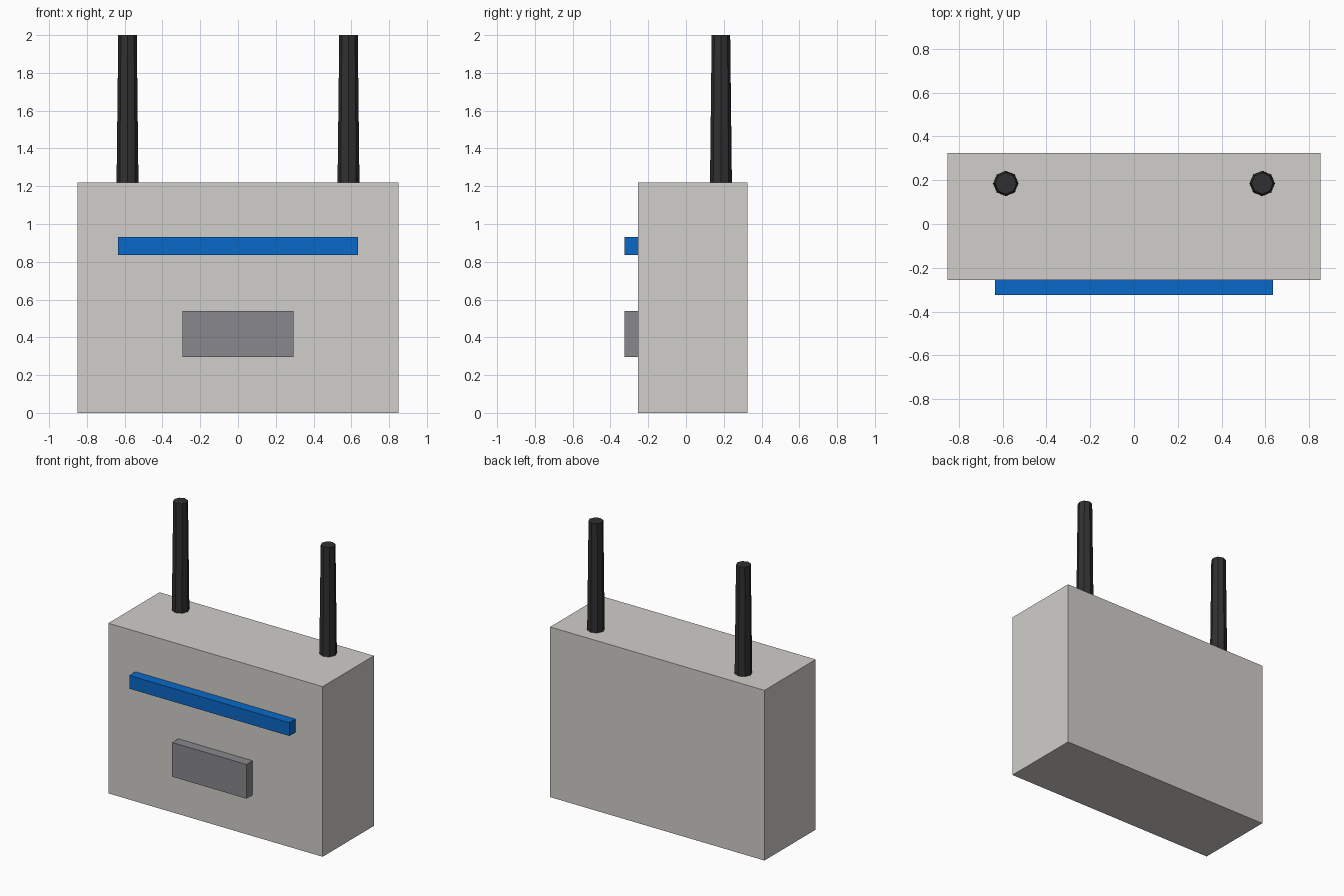
import bpy

if "Cube" in bpy.data.objects:
    bpy.data.objects.remove(bpy.data.objects["Cube"])


def material(name, rgb):
    mat = bpy.data.materials.new(name)
    mat.diffuse_color = (*rgb, 1)
    mat.use_nodes = True
    mat.node_tree.nodes["Principled BSDF"].inputs["Base Color"].default_value = mat.diffuse_color
    return mat


def box(name, lo, hi, mat):
    """Box spanning two opposite corners."""
    centre = [(a + b) / 2 for a, b in zip(lo, hi)]
    bpy.ops.mesh.primitive_cube_add(size=1, location=centre)
    obj = bpy.context.object
    obj.name = name
    obj.scale = [b - a for a, b in zip(lo, hi)]
    bpy.ops.object.transform_apply(location=False, rotation=False, scale=True)
    obj.data.materials.append(mat)
    return obj


casing = material("casing_grey", (0.63, 0.62, 0.59))
blue = material("stripe_blue", (0.003, 0.14, 0.58))
panel = material("panel_grey", (0.25, 0.25, 0.27))
dark = material("antenna_dark", (0.03, 0.03, 0.032))

TOP = 1.22
FRONT = -0.255

# Main housing
box("housing", (-0.85, FRONT, 0), (0.85, 0.325, TOP), casing)

# Raised details on the front face
box("front_stripe", (-0.635, -0.325, 0.835), (0.635, FRONT, 0.93), blue)
box("front_panel", (-0.295, -0.325, 0.295), (0.295, FRONT, 0.54), panel)

# Pair of tapered eight-sided antennas
for side, label in ((-1, "left"), (1, "right")):
    bpy.ops.mesh.primitive_cone_add(
        vertices=8, radius1=0.058, radius2=0.049, depth=2 - TOP,
        location=(side * 0.585, 0.185, (2 + TOP) / 2))
    antenna = bpy.context.object
    antenna.name = label + "_antenna"
    antenna.data.materials.append(dark)
